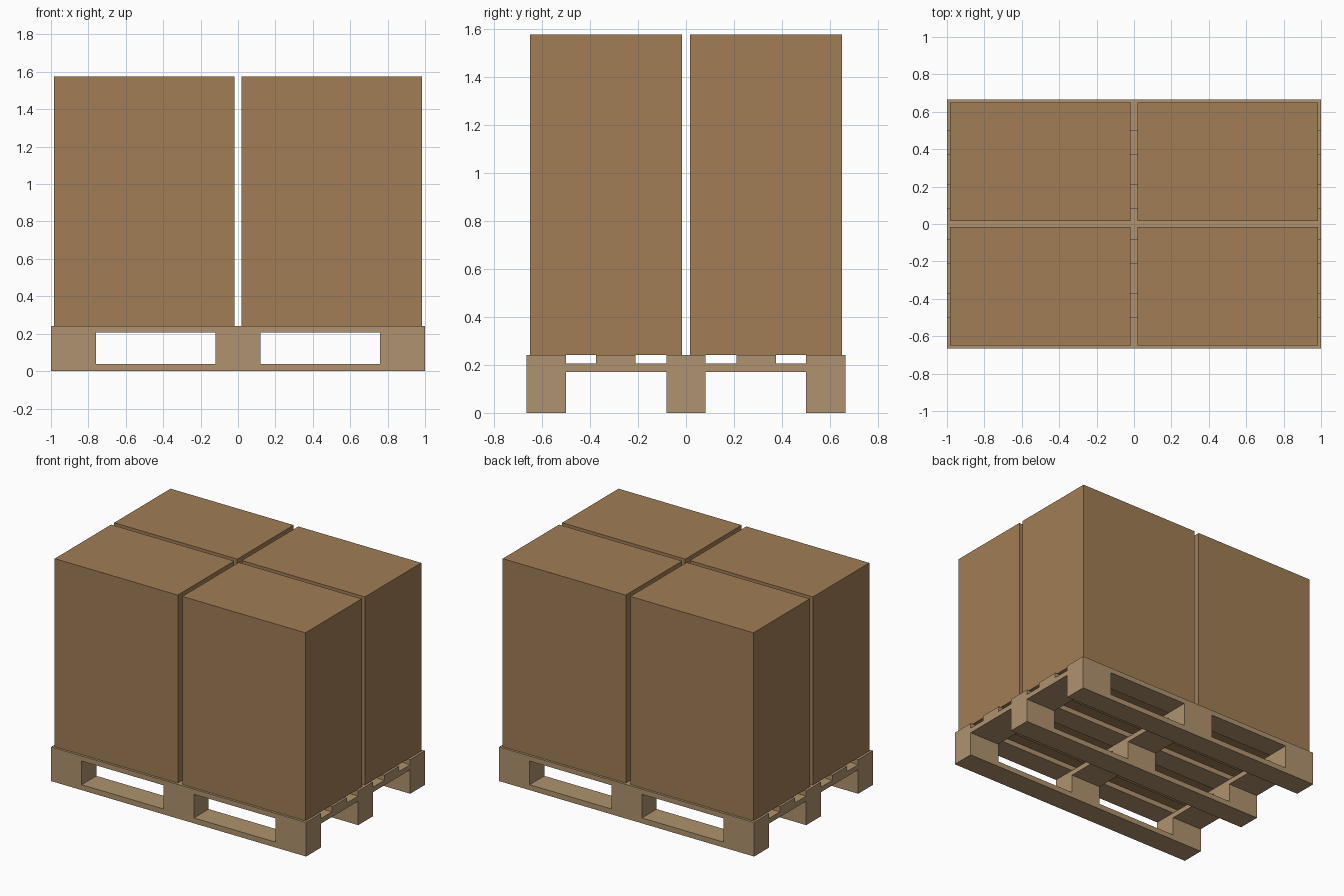
import bpy
import bmesh
from mathutils import Matrix, Vector

if "Cube" in bpy.data.objects:
    bpy.data.objects.remove(bpy.data.objects["Cube"])


def make_material(name, rgb):
    mat = bpy.data.materials.new(name)
    mat.use_nodes = True
    color = (*rgb, 1)
    mat.diffuse_color = color
    bsdf = next(n for n in mat.node_tree.nodes if n.type == "BSDF_PRINCIPLED")
    bsdf.inputs["Base Color"].default_value = color
    bsdf.inputs["Roughness"].default_value = 0.9
    return mat


def add_block(name, x, y, z, mat):
    """Make a box from its (low, high) extent on each axis."""
    low, high = (Vector(corner) for corner in zip(x, y, z))
    mesh = bpy.data.meshes.new(name)
    bm = bmesh.new()
    bmesh.ops.create_cube(bm, size=1, matrix=Matrix.Diagonal((*(high - low), 1)))
    bm.to_mesh(mesh)
    bm.free()
    mesh.materials.append(mat)
    obj = bpy.data.objects.new(name, mesh)
    obj.location = (low + high) / 2
    bpy.context.collection.objects.link(obj)
    return obj


wood = make_material("pallet_wood", (0.43, 0.29, 0.156))
cardboard = make_material("cardboard", (0.35, 0.205, 0.091))

HALF_X, HALF_Y = 1.0, 0.665
# Heights of the pallet layers
RUNNER_TOP, BLOCK_TOP, BEARER_TOP, DECK_TOP = 0.038, 0.17, 0.206, 0.242
BOX_TOP = 1.575

full_x = (-HALF_X, HALF_X)
full_y = (-HALF_Y, HALF_Y)
columns = {"right": (-HALF_X, -0.76), "middle": (-0.12, 0.12), "left": (0.76, HALF_X)}
rows = {"front": (-HALF_Y, -0.5), "centre": (-0.082, 0.082), "back": (0.5, HALF_Y)}
inner_rows = {"inner_front": (-0.375, -0.21), "inner_back": (0.21, 0.375)}

# Bottom runners and the blocks standing on them
for row, y in rows.items():
    add_block(f"{row}_runner", full_x, y, (0, RUNNER_TOP), wood)
    for column, x in columns.items():
        add_block(f"{row}_{column}_block", x, y, (RUNNER_TOP, BLOCK_TOP), wood)

# Bearer boards running front to back
for column, x in columns.items():
    add_block(f"{column}_bearer", x, full_y, (BLOCK_TOP, BEARER_TOP), wood)

# Top deck boards
for row, y in (rows | inner_rows).items():
    add_block(f"{row}_deck_board", full_x, y, (BEARER_TOP, DECK_TOP), wood)

# Four tall cartons with narrow gaps between them
for side, x in {"right": (-0.983, -0.018), "left": (0.018, 0.983)}.items():
    for end, y in {"front": (-0.649, -0.017), "back": (0.017, 0.649)}.items():
        add_block(f"{end}_{side}_carton", x, y, (DECK_TOP, BOX_TOP), cardboard)
